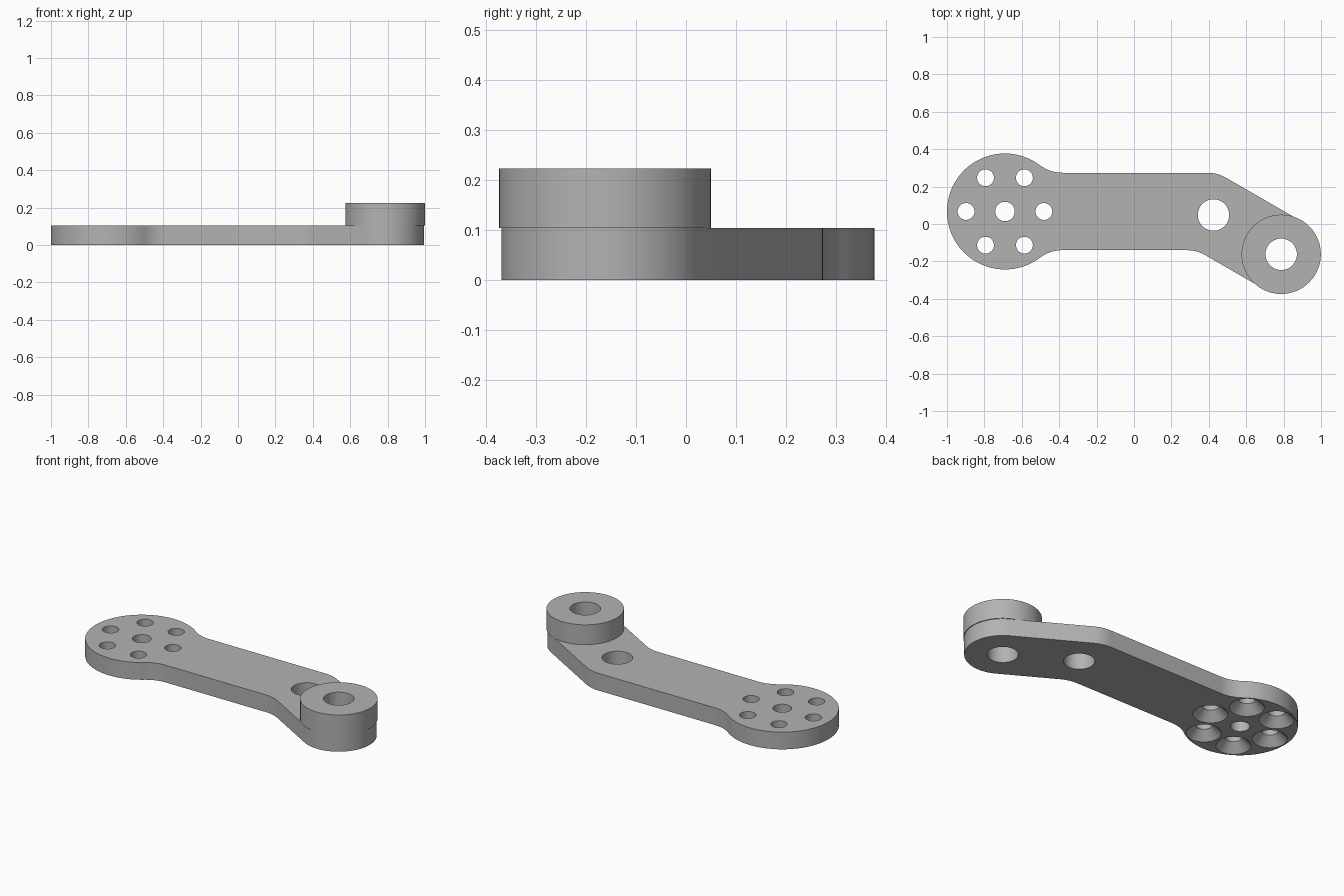
import bpy, bmesh
from math import sin, cos, tan, pi, sqrt, atan2, radians
from mathutils import Matrix

cube = bpy.data.objects.get("Cube")
if cube:
    bpy.data.objects.remove(cube, do_unlink=True)

THICK, TOP = 0.104, 0.224      # plate thickness, boss top
HALF = 0.207                   # half width of the arm
DISC, DISC_R = (-0.69, 0.067), 0.31
BOSS, BOSS_R = (0.787, -0.162), 0.212
PIVOT, BORE_R = (0.425, 0.048), 0.084
FILLET, BEND = 0.2, radians(30)

grey = bpy.data.materials.new("light grey")
grey.use_nodes = True
grey.diffuse_color = (0.45, 0.45, 0.45, 1)
grey.node_tree.nodes["Principled BSDF"].inputs["Base Color"].default_value = grey.diffuse_color


def arc(x, y, r, a, b, n):
    return [(x + r * cos(a + (b - a) * i / n), y + r * sin(a + (b - a) * i / n)) for i in range(n + 1)]


def make_object(name, bm):
    bmesh.ops.recalc_face_normals(bm, faces=bm.faces)
    mesh = bpy.data.meshes.new(name)
    bm.to_mesh(mesh)
    bm.free()
    mesh.materials.append(grey)
    obj = bpy.data.objects.new(name, mesh)
    bpy.context.collection.objects.link(obj)
    return obj


def add_cone(bm, centre, r_low, r_high, z0, z1):
    place = Matrix.Translation((*centre, (z0 + z1) / 2))
    bmesh.ops.create_cone(bm, cap_ends=True, segments=64, radius1=r_low, radius2=r_high,
                          depth=z1 - z0, matrix=place)


def cut(obj, cutter_bm):
    cutter = make_object("cutter", cutter_bm)
    cutter.hide_render = True
    mod = obj.modifiers.new("holes", 'BOOLEAN')
    mod.operation, mod.solver, mod.object = 'DIFFERENCE', 'EXACT', cutter
    graph = bpy.context.evaluated_depsgraph_get()
    mesh = bpy.data.meshes.new_from_object(obj.evaluated_get(graph))
    obj.modifiers.clear()
    obj.data = mesh
    bpy.data.objects.remove(cutter, do_unlink=True)


def smooth(obj):
    bpy.ops.object.select_all(action='DESELECT')
    obj.select_set(True)
    bpy.context.view_layer.objects.active = obj
    bpy.ops.object.shade_smooth_by_angle(angle=radians(30))


# Plate outline: round head, filleted neck, bent arm, round end
dx, dy = DISC
neck = sqrt((DISC_R + FILLET) ** 2 - (HALF + FILLET) ** 2)
phi = atan2(HALF + FILLET, neck)
elbow = dx + neck, dy
elbow_x = BOSS[0] - (dy - BOSS[1]) / tan(BEND)
shift, trim = HALF * tan(BEND / 2), FILLET * tan(BEND / 2)
outline = arc(dx, dy, DISC_R, phi, 2 * pi - phi, 80)
outline += arc(dx + neck, dy - HALF - FILLET, FILLET, pi - phi, pi / 2, 14)[1:]
outline += arc(elbow_x - shift - trim, dy - HALF - FILLET, FILLET, pi / 2, pi / 2 - BEND, 8)
outline += arc(*BOSS, HALF, -pi / 2 - BEND, pi / 2 - BEND, 40)
outline += arc(elbow_x + shift - trim, dy + HALF - FILLET, FILLET, pi / 2 - BEND, pi / 2, 8)
outline += arc(dx + neck, dy + HALF + FILLET, FILLET, -pi / 2, phi - pi, 14)[:-1]

bm = bmesh.new()
base = bm.faces.new([bm.verts.new((x, y, 0)) for x, y in outline])
side = bmesh.ops.extrude_face_region(bm, geom=[base])["geom"]
bmesh.ops.translate(bm, vec=(0, 0, THICK), verts=[v for v in side if isinstance(v, bmesh.types.BMVert)])
plate = make_object("arm_plate", bm)

# Through holes: pivot, boss bore and head centre
bm = bmesh.new()
for centre, r in ((PIVOT, BORE_R), (BOSS, BORE_R), (DISC, 0.052)):
    add_cone(bm, centre, r, r, -0.1, 0.3)
# Ring of screw holes
screws = arc(dx, dy, 0.208, 0, 2 * pi, 6)[:-1]
for centre in screws:
    add_cone(bm, centre, 0.045, 0.045, -0.1, 0.3)
cut(plate, bm)

# Countersinks under the screw holes
bm = bmesh.new()
for centre in screws:
    add_cone(bm, centre, 0.105, 0.045, -0.01, 0.05)
cut(plate, bm)
smooth(plate)

# Raised boss with matching bore
bm = bmesh.new()
add_cone(bm, BOSS, BOSS_R, BOSS_R, THICK, TOP)
boss = make_object("boss_ring", bm)
bm = bmesh.new()
add_cone(bm, BOSS, BORE_R, BORE_R, 0, 0.4)
cut(boss, bm)
smooth(boss)
